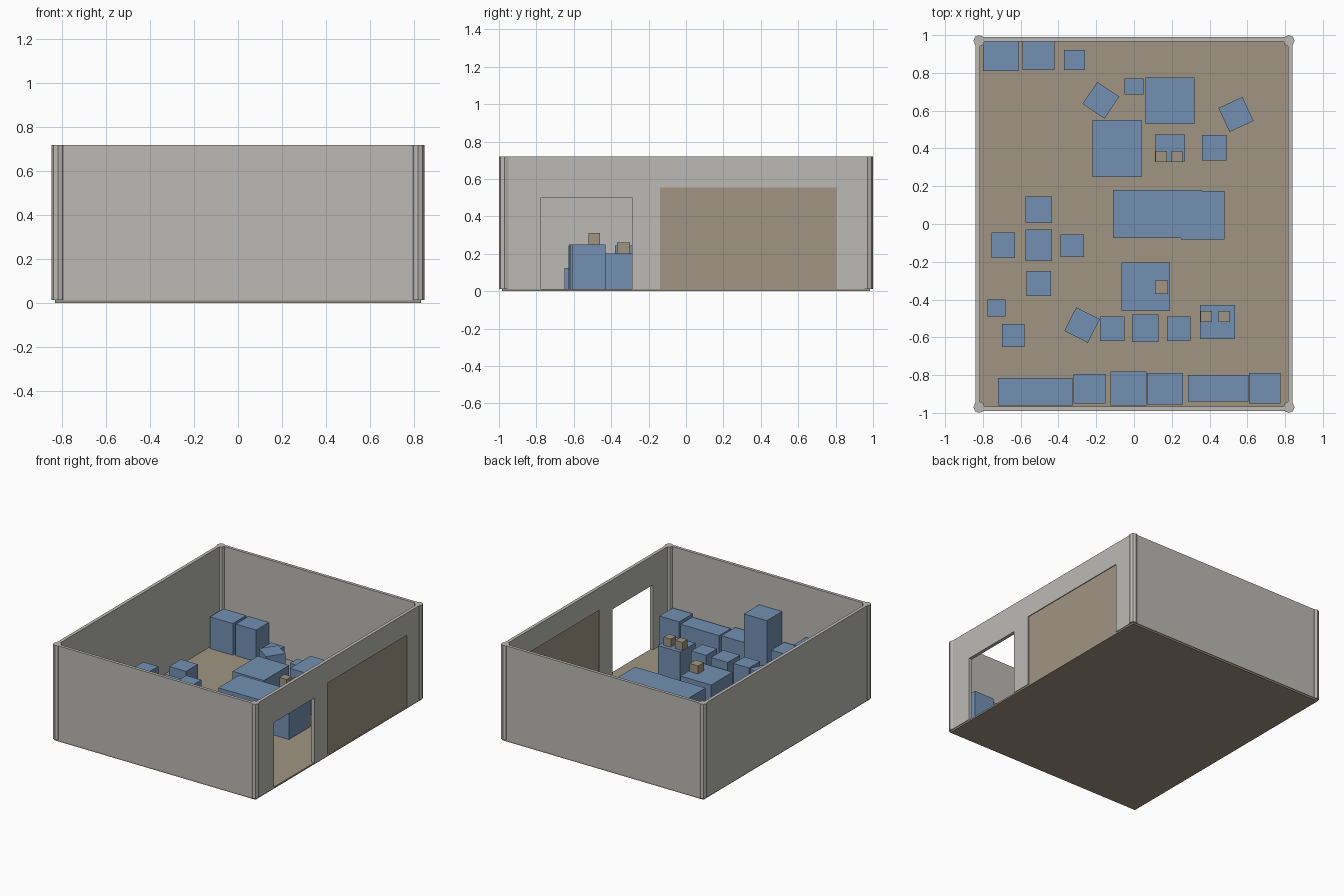
import bpy, bmesh, math
from mathutils import Matrix


def material(name, rgb):
    m = bpy.data.materials.new(name)
    m.diffuse_color = (*rgb, 1)
    return m


GREY = material("wall_grey", (0.50, 0.49, 0.46))
BLUE = material("furniture_blue", (0.17, 0.28, 0.45))
BROWN = material("floor_brown", (0.35, 0.30, 0.225))


def finish(name, bm, mat):
    me = bpy.data.meshes.new(name)
    bm.to_mesh(me)
    bm.free()
    me.materials.append(mat)
    ob = bpy.data.objects.new(name, me)
    bpy.context.collection.objects.link(ob)
    return ob


def box(name, x0, x1, y0, y1, z0, z1, mat, angle=0):
    bm = bmesh.new()
    bmesh.ops.create_cube(bm, size=1)
    bmesh.ops.scale(bm, vec=(x1 - x0, y1 - y0, z1 - z0), verts=bm.verts)
    bmesh.ops.rotate(bm, matrix=Matrix.Rotation(math.radians(angle), 3, 'Z'), verts=bm.verts)
    bmesh.ops.translate(bm, vec=((x0 + x1) / 2, (y0 + y1) / 2, (z0 + z1) / 2), verts=bm.verts)
    return finish(name, bm, mat)


FZ, H = 0.012, 0.72          # floor top, wall top
XO, XI, YO, YI = 0.84, 0.815, 0.99, 0.967

# floor slab
box("floor", -0.835, 0.835, -0.985, 0.985, 0, FZ, BROWN)

# plain walls
box("front_wall", -XO, XO, -YO, -YI, FZ, H, GREY)
box("back_wall", -XO, XO, YI, YO, FZ, H, GREY)
box("left_wall", -XO, -XI, -YI, YI, FZ, H, GREY)

# right wall with a doorway and a filled wide opening
for name, y0, y1, z0 in [("front_pier", -YI, -0.775, FZ), ("door_lintel", -0.775, -0.29, 0.50),
                         ("middle_pier", -0.29, -0.14, FZ), ("panel_lintel", -0.14, 0.805, 0.553),
                         ("back_pier", 0.805, YI, FZ)]:
    box("right_wall_" + name, XI, XO, y0, y1, z0, H, GREY)
box("wide_panel", 0.821, 0.834, -0.14, 0.805, FZ, 0.553, BROWN)

# octagonal corner posts
for sx in (-1, 1):
    for sy in (-1, 1):
        bm = bmesh.new()
        bmesh.ops.create_cone(bm, cap_ends=True, segments=8, radius1=0.03, radius2=0.03, depth=H - FZ)
        bmesh.ops.translate(bm, vec=(sx * 0.82, sy * 0.97, (H + FZ) / 2), verts=bm.verts)
        finish("corner_post", bm, GREY)


def blocks(name, rows):
    for x0, x1, y0, y1, h in rows:
        box(name, x0, x1, y0, y1, FZ, h, BLUE)


# cabinets in the back left corner
blocks("cabinet", [(-0.80, -0.61, 0.81, 0.967, 0.25), (-0.59, -0.42, 0.815, 0.965, 0.25)])
# row of storage along the front wall
blocks("storage_unit", [
    (-0.72, -0.325, -0.96, -0.815, 0.34), (-0.32, -0.15, -0.95, -0.795, 0.26),
    (-0.125, 0.065, -0.96, -0.78, 0.48), (0.07, 0.26, -0.955, -0.79, 0.26),
    (0.285, 0.605, -0.94, -0.80, 0.25), (0.61, 0.775, -0.95, -0.79, 0.27)])
# tables
blocks("table", [
    (0.06, 0.32, 0.53, 0.775, 0.20), (-0.22, 0.04, 0.25, 0.55, 0.21),
    (-0.11, 0.36, -0.075, 0.18, 0.24), (0.25, 0.48, -0.082, 0.175, 0.238),
    (-0.575, -0.435, -0.195, -0.03, 0.20), (-0.065, 0.19, -0.46, -0.205, 0.20)])
# chairs
blocks("chair", [
    (0.36, 0.49, 0.335, 0.47, 0.24), (-0.575, -0.435, 0.005, 0.145, 0.245),
    (-0.755, -0.63, -0.18, -0.045, 0.25), (-0.39, -0.265, -0.175, -0.055, 0.25),
    (-0.57, -0.44, -0.38, -0.25, 0.245), (-0.18, -0.05, -0.62, -0.49, 0.25),
    (-0.01, 0.13, -0.625, -0.48, 0.25), (0.175, 0.30, -0.62, -0.49, 0.25)])
for x, y, angle, h in [(-0.175, 0.655, -34, 0.22), (0.54, 0.58, 25, 0.24), (-0.275, -0.535, -27, 0.245)]:
    box("turned_chair", x - 0.07, x + 0.07, y - 0.07, y + 0.07, FZ, h, BLUE, angle)
# stools and small stands
blocks("stool", [
    (-0.37, -0.26, 0.815, 0.92, 0.13), (-0.05, 0.05, 0.685, 0.77, 0.15),
    (-0.775, -0.68, -0.49, -0.40, 0.13), (-0.70, -0.58, -0.65, -0.53, 0.125),
    (0.11, 0.27, 0.33, 0.475, 0.165), (0.35, 0.535, -0.61, -0.43, 0.25)])

# little brown boxes resting on the furniture
for x, y, z in [(0.145, 0.357, 0.165), (0.228, 0.357, 0.165), (0.145, -0.335, 0.20),
                (0.383, -0.49, 0.25), (0.477, -0.49, 0.25)]:
    r = 0.035 if z == 0.20 else 0.03
    box("small_box", x - r, x + r, y - r, y + r, z, z + 0.06, BROWN)
